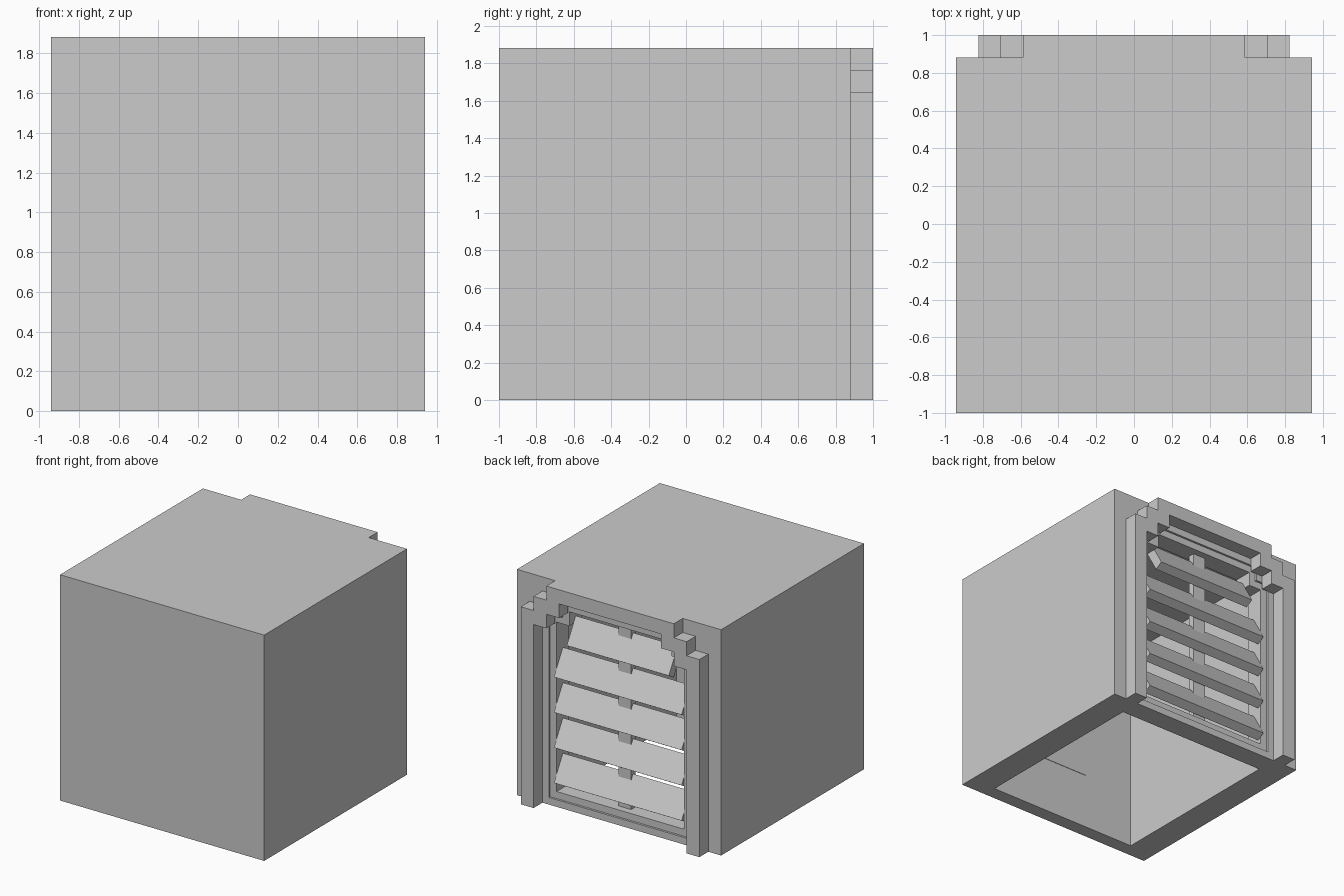
import bpy, bmesh, math
from mathutils import Matrix, Vector

if "Cube" in bpy.data.objects:
    bpy.data.objects.remove(bpy.data.objects["Cube"])

U = 2 / 17            # one grid cell: body is 16 x 16 x 16 cells, trim adds one cell
BACK = 7.5            # back wall plane, in cells


def finish(name, bm):
    bmesh.ops.scale(bm, vec=(U, U, U), verts=bm.verts)
    bmesh.ops.recalc_face_normals(bm, faces=bm.faces)
    mesh = bpy.data.meshes.new(name)
    bm.to_mesh(mesh)
    bm.free()
    ob = bpy.data.objects.new(name, mesh)
    bpy.context.collection.objects.link(ob)
    return ob


def box(name, x, y, z, tilt=0):
    """Box from (min, max) ranges, optionally tilted about x through its centre."""
    bm = bmesh.new()
    size = [b - a for a, b in (x, y, z)]
    centre = Vector([(a + b) / 2 for a, b in (x, y, z)])
    bmesh.ops.create_cube(bm, size=1, matrix=Matrix.Translation(centre)
                          @ Matrix.Rotation(tilt, 4, 'X') @ Matrix.Diagonal((*size, 1)))
    return finish(name, bm)


def prism(name, profile, y0, y1):
    """Extrude an x-z outline along y."""
    bm = bmesh.new()
    face = bm.faces.new([bm.verts.new((x, y0, z)) for x, z in profile])
    new = bmesh.ops.extrude_face_region(bm, geom=[face])['geom']
    bmesh.ops.translate(bm, vec=(0, y1 - y0, 0),
                        verts=[v for v in new if isinstance(v, bmesh.types.BMVert)])
    return finish(name, bm)


def mirror(points):
    return [(-x, z) for x, z in points]


def cut(target, cutter):
    mod = target.modifiers.new("cut", 'BOOLEAN')
    mod.operation, mod.solver, mod.object = 'DIFFERENCE', 'EXACT', cutter
    bpy.context.view_layer.objects.active = target
    bpy.ops.object.modifier_apply(modifier=mod.name)
    bpy.data.objects.remove(cutter)


# Hollow body, open underneath
body = box("body", (-8, 8), (-8.5, BACK), (0, 16))
cut(body, box("cavity", (-6, 6), (-7.5, BACK - 1.5), (-1, 15)))

# Stepped window opening with a shallow rebate around it
def opening(grow):
    half = [(5 + grow, 1 - grow), (5 + grow, 13 + grow),
            (4 + grow, 13 + grow), (4 + grow, 14 + grow)]
    return half + mirror(half)[::-1]

cut(body, prism("rebate", opening(0.5), BACK - 0.15, BACK + 1))
cut(body, prism("window_hole", opening(0), BACK - 3, BACK + 1))

# Stepped arch trim around the window
outer = [(7, 0), (7, 14), (6, 14), (6, 15), (5, 15), (5, 16)]
inner = [(6, 0), (6, 13), (5, 13), (5, 14), (4, 14), (4, 15)]
prism("window_trim", outer + mirror(outer)[::-1] + mirror(inner) + inner[::-1],
      BACK, BACK + 1)

# Tilted shutter slats, the top one shorter to fit the arch
TILT, THICK = math.radians(30), 0.65
for i in range(5):
    half = 4 if i == 4 else 5
    # centre, measured from the lower outer edge of the slat
    cy = BACK + 0.14 - math.sin(TILT) - math.cos(TILT) * THICK / 2
    cz = 1.72 + 2.5 * i + math.cos(TILT) - math.sin(TILT) * THICK / 2
    box(f"slat_{i + 1}", (-half, half), (cy - THICK / 2, cy + THICK / 2),
        (cz - 1, cz + 1), TILT)

# Vertical rod joining the slats
box("slat_rod", (-0.5, 0.5), (BACK - 1.15, BACK - 0.65), (1, 14))

# Thin panel on the inside of the front wall
box("inner_panel", (-2, 2), (-7.5, -7.47), (4, 12))
